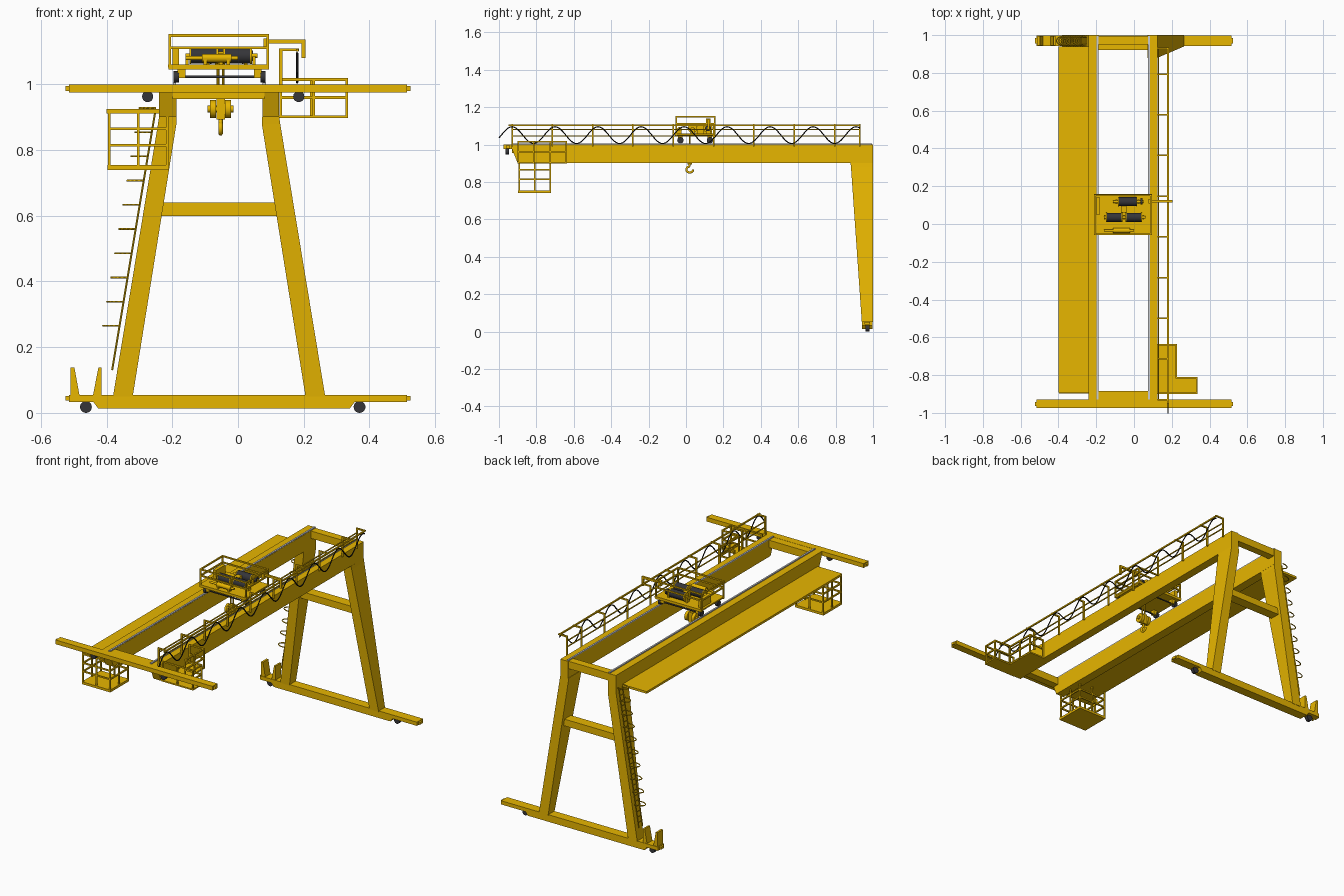
import bpy, bmesh
from math import sin, cos, pi
from mathutils import Vector

cube = bpy.data.objects.get("Cube")
if cube:
    bpy.data.objects.remove(cube, do_unlink=True)


def material(name, rgb):
    m = bpy.data.materials.new(name)
    m.use_nodes = True
    m.diffuse_color = (*rgb, 1)
    m.node_tree.nodes["Principled BSDF"].inputs["Base Color"].default_value = (*rgb, 1)
    return m


YELLOW = material("yellow paint", (.8, .465, 0))
DARK = material("dark metal", (.035, .035, .04))
STEEL = material("rail steel", (.6, .61, .63))
BLACK = material("cable black", (.008, .008, .008))


def finish(name, bm, mat, smooth=False):
    bmesh.ops.recalc_face_normals(bm, faces=bm.faces)
    mesh = bpy.data.meshes.new(name)
    bm.to_mesh(mesh)
    bm.free()
    ob = bpy.data.objects.new(name, mesh)
    bpy.context.collection.objects.link(ob)
    mesh.materials.append(mat)
    if smooth:
        bpy.ops.object.select_all(action='DESELECT')
        ob.select_set(True)
        bpy.context.view_layer.objects.active = ob
        bpy.ops.object.shade_smooth_by_angle()


def boxes(name, items, mat=YELLOW):
    """Boxes given as low and high limits along x, y and z."""
    bm = bmesh.new()
    for box in items:
        for v in bmesh.ops.create_cube(bm, size=1)["verts"]:
            v.co = [box[axis * 2 + (v.co[axis] > 0)] for axis in range(3)]
    finish(name, bm, mat)


def rods(name, items, radius, mat=YELLOW, sides=20):
    """Round bars between pairs of end points."""
    bm = bmesh.new()
    for start, end in items:
        start, end = Vector(start), Vector(end)
        along = end - start
        cone = bmesh.ops.create_cone(bm, cap_ends=True, segments=sides, radius1=radius, radius2=radius, depth=along.length)
        turn = along.to_track_quat('Z', 'Y')
        for v in cone["verts"]:
            v.co = turn @ v.co + (start + end) / 2
    finish(name, bm, mat, True)


def x_rod(x, y, z, length):
    return (x, y, z), (x + length, y, z)


def y_rod(x, y, z, width):
    return (x, y - width / 2, z), (x, y + width / 2, z)


def loft(name, rings, mat=YELLOW):
    bm = bmesh.new()
    loops = [[bm.verts.new(p) for p in ring] for ring in rings]
    n = len(loops[0])
    for low, high in zip(loops, loops[1:]):
        for i in range(n):
            j = (i + 1) % n
            bm.faces.new((low[i], low[j], high[j], high[i]))
    bm.faces.new(loops[0])
    bm.faces.new(loops[-1])
    finish(name, bm, mat)


def tube(name, paths, radius, mat=YELLOW):
    curve = bpy.data.curves.new(name, 'CURVE')
    curve.dimensions = '3D'
    curve.bevel_depth, curve.bevel_resolution, curve.use_fill_caps = radius, 1, True
    for path in paths:
        spline = curve.splines.new('POLY')
        spline.points.add(len(path) - 1)
        for point, co in zip(spline.points, path):
            point.co = (*co, 1)
    curve.materials.append(mat)
    bpy.context.collection.objects.link(bpy.data.objects.new(name, curve))


def railing(name, corners, levels, floor, step, t=.004):
    """Square posts and bars along axis-aligned corner points."""
    items = []
    for (ax, ay), (bx, by) in zip(corners, corners[1:]):
        for z in levels:
            items.append((min(ax, bx) - t, max(ax, bx) + t, min(ay, by) - t, max(ay, by) + t, z - t, z + t))
        n = max(1, round((abs(bx - ax) + abs(by - ay)) / step))
        for i in range(n + 1):
            x, y = ax + (bx - ax) * i / n, ay + (by - ay) * i / n
            items.append((x - t, x + t, y - t, y + t, floor, max(levels)))
    boxes(name, items)


def rectangle(x0, x1, y0, y1):
    return [(x0, y0), (x1, y0), (x1, y1), (x0, y1), (x0, y0)]


# Main girders with sloped front ends, and their rails
FRONT, TIP, DECK, UNDER = -.93, -.9, 1, .9
GIRDER = [(FRONT, DECK), (FRONT, .975), (TIP, UNDER), (1, UNDER), (1, DECK)]
for side, x0, x1, rail in (("right", -.24, -.187, -.193), ("left", .075, .125, .08)):
    loft(side + "_girder", [[(x, y, z) for y, z in GIRDER] for x in (x0, x1)])
    boxes(side + "_rail", [(rail - .005, rail + .005, FRONT, .995, DECK, DECK + .006)], STEEL)

# End beams
END = .525
boxes("front_end_beam", [(.01 - END, END - .01, -.975, FRONT, .975, DECK), (-END, END, -.963, -.942, .98, .995)])
boxes("girder_ties", [(-.2, .08, y, y + .045, .955, .999) for y in (FRONT, .95)])
rods("front_wheels", [y_rod(x, -.956, .963, .018) for x in (-.275, .185)], .017, DARK)

# Legs, mirrored about the frame centre
CENTRE, SILL_TOP = -.0575, .055
for side, s in (("right", -1), ("left", 1)):
    rings = []
    for z, inner, outer, y in ((.05, .263, .323, .94), (.88, .13, .186, .882), (UNDER, .13, .183, .88)):
        a, b = CENTRE + s * inner, CENTRE + s * outer
        rings.append([(x, y, z) for x in (a, b)] + [(x, 1, z) for x in (b, a)])
    loft(side + "_leg", rings)
boxes("leg_crossbar", [(-.235, .12, .92, .98, .6, .64)])

# Ground sill with wheels and cable guide prongs
SILL = [(.01 - END, SILL_TOP), (.01 - END, .033), (-.44, .033), (-.425, .013),
        (.34, .013), (.355, .033), (END - .01, .033), (END - .01, SILL_TOP)]
loft("ground_sill", [[(x, y, z) for x, z in SILL] for y in (.942, .998)])
boxes("sill_buffers", [(-END, END, .955, .985, .037, .051)])
rods("ground_wheels", [y_rod(x, .97, .018, .02) for x in (-.463, .37)], .018, DARK)
for name, upright, foot, tip in (("outer_prong", -.51, -.482, -.498), ("inner_prong", -.415, -.442, -.425)):
    outline = [(upright, .05), (foot, .05), (tip, .138), (upright, .138)]
    loft(name, [[(x, y, z) for x, z in outline] for y in (.945, .995)])

# Side walkway
boxes("walkway", [(-.4, -.235, -.893, .94, .912, .925)])

# Ladder with safety hoops on the right leg
LADDER_Y, HALF, FOOT, HEAD = .97, .017, .13, .92


def on_leg(y, z):
    return CENTRE - .3365 + (z - FOOT / 2) / 6, y, z


STILES = (LADDER_Y - HALF, LADDER_Y + HALF)
rods("ladder_stiles", [(on_leg(y, FOOT), on_leg(y, HEAD)) for y in STILES], .003, sides=6)
rods("ladder_rungs", [[on_leg(y, FOOT + i * .03) for y in STILES] for i in range(1, 27)], .002, sides=6)
hoops = []
for k in range(10):
    x, y, z = on_leg(LADDER_Y, .265 + k * .0737)
    hoops.append([(x - .05 * sin(pi * i / 10), y + .027 * cos(pi * i / 10), z) for i in range(11)])
tube("ladder_hoops", hoops, .003)

# Hanging operator cage under the walkway
boxes("cage_floor", [(-.397, -.21, -.897, -.722, .74, .754)])
railing("cage_rails", rectangle(-.392, -.215, -.892, -.726), (.815, .865, .918), .745, .075)

# Service platform beside the left girder
boxes("platform_floor", [(.125, .225, TIP, -.635, .898, .906), (.225, .335, TIP, -.81, .898, .906)])
railing("platform_rails", [(.13, -.896), (.331, -.896), (.331, -.814), (.223, -.814), (.223, -.639), (.13, -.639)],
        (.96, 1.015), UNDER, .1)

# Cable rail with brackets along the left girder
RAIL_X, RAIL_END, RAIL_TOP = .18, .93, 1.11
bars = [(RAIL_X - .004, RAIL_X + .004, -.95, RAIL_END, RAIL_TOP - .01, RAIL_TOP - .002)]
bars += [(.126, .132, FRONT, RAIL_END, z, z + .005) for z in (1.043, 1.078)]
for y in [FRONT + .2155 * i for i in range(9)] + [RAIL_END]:
    bars += [(.125, .135, y - .004, y + .004, .99, RAIL_TOP),
             (.125, RAIL_X + .005, y - .004, y + .004, RAIL_TOP - .008, RAIL_TOP)]
boxes("cable_rail", bars)
wave = [i / 100 - 1 for i in range(194)]
tube("festoon_cable", [[(RAIL_X, y, 1.05 + .045 * cos(2 * pi * (y - FRONT) / .23)) for y in wave]], .0035, BLACK)

# Trolley deck, rails and wheels
FLOOR, BASE = 1.06, 1.045
DECK_EDGE = [(-.213, FLOOR), (-.213, 1.052), (-.205, BASE), (.087, BASE), (.095, 1.052), (.095, FLOOR)]
loft("trolley_deck", [[(x, y, z) for x, z in DECK_EDGE] for y in (-.058, .158)])
railing("trolley_rails", rectangle(-.208, .09, -.053, .153), (1.112, 1.149), BASE, .29)
AXLES, AXLE_Z = (-.03, .128), 1.023
boxes("trolley_axle_boxes", [(x - .012, x + .012, y - .012, y + .012, 1.02, BASE) for x in (-.172, .06) for y in AXLES])
rods("trolley_wheels", [x_rod(x, y, AXLE_Z, .016) for x in (-.196, .068) for y in AXLES], .017, DARK)
rods("trolley_axles", [x_rod(-.188, y, AXLE_Z, .264) for y in AXLES], .004, DARK)

# Hoist drums with flanges, shafts and bearing blocks
HOIST_Z, blocks, drums, flanges = 1.087, [], [], []
for x, y, length in ((-.143, .035, .078), (-.04, .035, .077), (-.08, .118, .092)):
    drums.append(x_rod(x, y, HOIST_Z, length))
    flanges += [x_rod(x - .005, y, HOIST_Z, .005), x_rod(x + length, y, HOIST_Z, .005)]
    blocks += [(e - .005, e + .005, y - .012, y + .012, BASE, HOIST_Z) for e in (x - .012, x + length + .012)]
rods("rope_drums", drums, .024, DARK)
rods("drum_flanges", flanges, .025)
rods("drum_shafts", [x_rod(-.16, .035, HOIST_Z, .22), x_rod(-.11, .118, HOIST_Z, .16)], .007)
rods("brake_disc", [x_rod(.034, .118, HOIST_Z, .012)], .016, DARK)
boxes("hoist_supports", blocks + [(-.2, -.18, .05, .14, BASE, 1.11), (-.07, -.04, .06, .094, BASE, 1.1)])

# Travel drive
rods("travel_motor", [x_rod(-.11, -.035, 1.08, .09)], .013)
rods("travel_shaft", [x_rod(-.16, -.035, 1.08, .16)], .006)
boxes("travel_motor_feet", [(x - .005, x + .005, -.047, -.023, BASE, 1.08) for x in (-.1, -.03)])

# Cable tow arm
boxes("tow_arm", [(.085, .205, .114, .126, 1.124, 1.136), (.193, .205, .114, .126, 1.08, 1.136),
                  (.078, .095, .108, .132, 1.11, 1.14)])

# Hook block, ropes and hook
HX, HY, PIN_Z = -.053, .02, .925
rods("hook_ropes", [((x, HY, PIN_Z), (x, HY, BASE)) for x in (HX - .008, HX + .008)], .004, sides=8)
rods("hook_sheaves", [x_rod(HX + d, HY, PIN_Z, .018) for d in (-.032, .014)], .027)
rods("hook_pin", [x_rod(HX - .04, HY, PIN_Z, .08)], .01)
boxes("hook_block", [(HX - .013, HX + .013, HY - .013, HY + .013, .893, .955)])
bend = [pi * (.55 + .145 * i) for i in range(11)]
tube("hook", [[(HX, HY, UNDER)] + [(HX, HY + .018 * cos(a), .866 + .016 * sin(a)) for a in bend]], .007)
